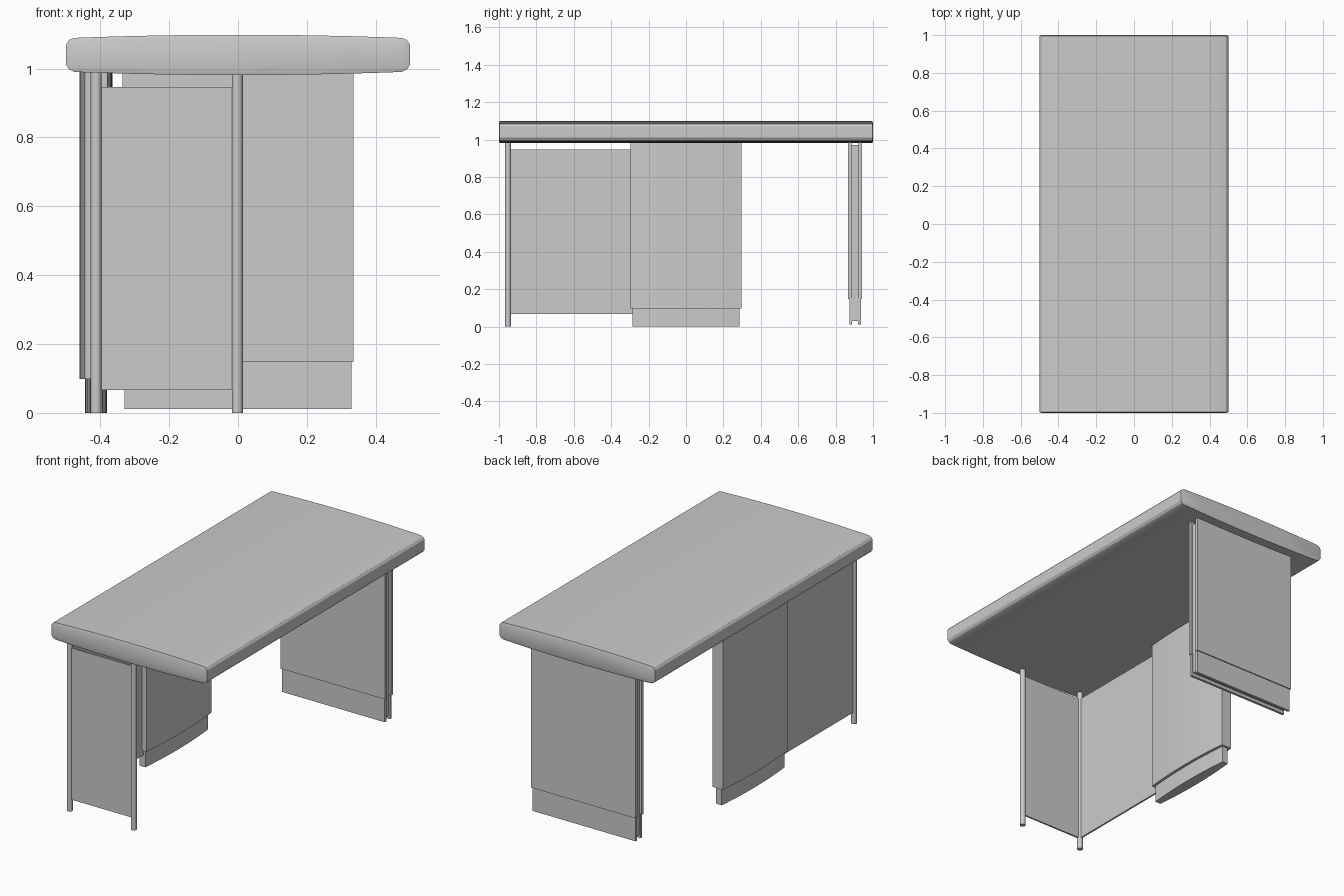
import bpy, bmesh, math

if "Cube" in bpy.data.objects:
    bpy.data.objects.remove(bpy.data.objects["Cube"])


def finish(name, bm, smooth=False):
    bmesh.ops.recalc_face_normals(bm, faces=bm.faces)
    me = bpy.data.meshes.new(name)
    bm.to_mesh(me)
    bm.free()
    ob = bpy.data.objects.new(name, me)
    bpy.context.collection.objects.link(ob)
    if smooth:
        bpy.ops.object.select_all(action='DESELECT')
        ob.select_set(True)
        bpy.context.view_layer.objects.active = ob
        bpy.ops.object.shade_smooth_by_angle(angle=math.radians(30))
    return ob


def box(name, x0, x1, y0, y1, z0, z1, frame=None):
    bm = bmesh.new()
    bmesh.ops.create_cube(bm, size=1)
    for v in bm.verts:
        v.co.x = x0 if v.co.x < 0 else x1
        v.co.y = y0 if v.co.y < 0 else y1
        v.co.z = z0 if v.co.z < 0 else z1
    if frame:  # sunken field on one y face
        side, width, depth = frame
        bm.normal_update()
        f = [f for f in bm.faces if f.normal.y * side > 0.9]
        bmesh.ops.inset_region(bm, faces=f, thickness=width)
        f = bmesh.ops.extrude_face_region(bm, geom=f)['geom']
        bmesh.ops.delete(bm, geom=[f for f in bm.faces if abs(f.normal.y) > 0.9 and
                         f.calc_area() < 0.0], context='FACES')
        for v in f:
            if isinstance(v, bmesh.types.BMVert):
                v.co.y -= side * depth
    return finish(name, bm)


def prism(name, pts, place, a, b, smooth=True, bevel=None):
    """Extrude a 2D outline from a to b; bevel = (inset scale u, v, rim depth)."""
    bm = bmesh.new()
    cu = sum(p[0] for p in pts) / len(pts)
    cv = (max(p[1] for p in pts) + min(p[1] for p in pts)) / 2
    levels = [(1, 1, a), (1, 1, b)]
    if bevel:
        su, sv, d = bevel
        levels = [(su, sv, a), (1, 1, a + d), (1, 1, b - d), (su, sv, b)]
    rings = [[bm.verts.new(place(cu + (u - cu) * s, cv + (v - cv) * t, w)) for u, v in pts]
             for s, t, w in levels]
    n = len(pts)
    for r, q in zip(rings, rings[1:]):
        for i in range(n):
            bm.faces.new((r[i], r[(i + 1) % n], q[(i + 1) % n], q[i]))
    bm.faces.new(rings[0])
    bm.faces.new(rings[-1])
    return finish(name, bm, smooth)


# Table top: crowned slab with rounded long edges
N = 12
xs = [-0.475 + 0.95 * i / N for i in range(N + 1)]
crown = [(x, 1.089 + 0.009 * (1 - (x / 0.475) ** 2)) for x in xs]
belly = [(x, 0.990 - 0.009 * (1 - (x / 0.475) ** 2)) for x in reversed(xs)]
edge = [(0.49, 1.083), (0.499, 1.07), (0.499, 1.01), (0.49, 0.997)]
outline = crown + edge + belly + [(-x, z) for x, z in reversed(edge)]
prism("table_top", outline, lambda u, v, w: (u, w, v), -1, 1, bevel=(0.975, 0.8, 0.004))

# Front posts
for name, px in (("left_front_post", -0.412), ("middle_front_post", -0.002)):
    circle = [(px + 0.016 * math.cos(t * math.tau / 20), -0.952 + 0.016 * math.sin(t * math.tau / 20))
              for t in range(20)]
    prism(name, circle, lambda u, v, w: (u, v, w), 0, 0.99)

# Thin modesty panels between the supports
box("front_panel", -0.41, -0.005, -0.957, -0.947, 0.067, 0.946)
box("side_panel", -0.417, -0.407, -0.945, -0.28, 0.067, 0.946)


# Lens-shaped pedestal and its plinth
def lens(cx, half_end, half_mid, half_len, cy=0):
    ts = [-1 + 2 * i / 12 for i in range(13)]
    w = [half_end + (half_mid - half_end) * (1 - t * t) for t in ts]
    side = [(cx + a, cy + half_len * t) for t, a in zip(ts, w)]
    return side + [(2 * cx - x, y) for x, y in reversed(side)]


prism("pedestal", lens(-0.412, 0.033, 0.048, 0.298), lambda u, v, w: (u, v, w), 0.098, 0.99)
prism("pedestal_plinth", lens(-0.412, 0.018, 0.032, 0.287), lambda u, v, w: (u, v, w), 0, 0.1)

# Back leg: two framed boards and kick boards around a recessed core
for side, name in ((-1, "inner"), (1, "outer")):
    c = 0.904
    ya, yb = sorted((c + side * 0.019, c + side * 0.037))
    box(name + "_leg_board", -0.335, 0.335, ya, yb, 0.148, 0.985, frame=(side, 0.068, 0.006))
    ya, yb = sorted((c + side * 0.016, c + side * 0.031))
    box(name + "_kick_board", -0.33, 0.33, ya, yb, 0.012, 0.152)
box("leg_core", -0.322, 0.322, 0.883, 0.925, 0.03, 0.97)
